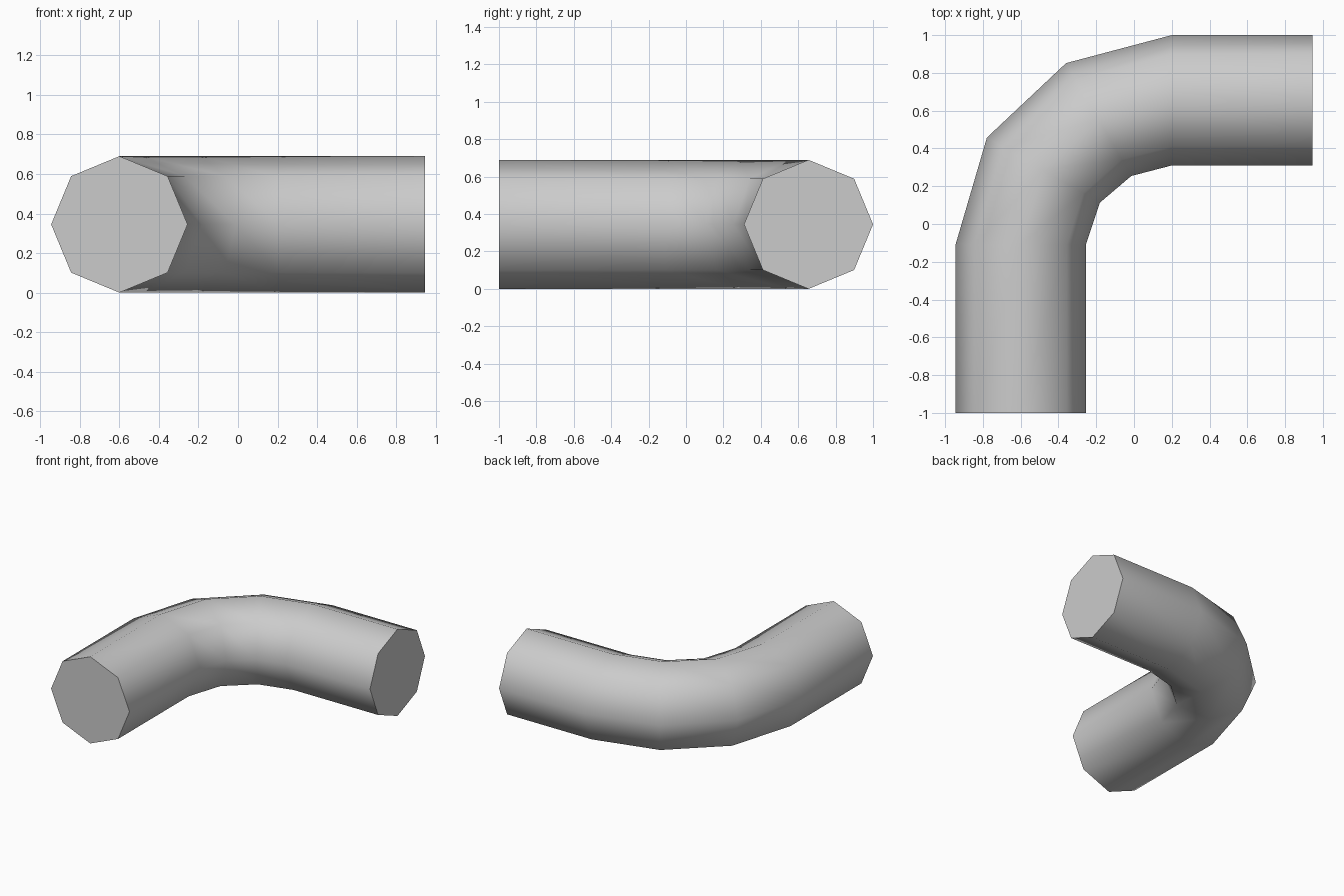
import bpy, bmesh
from math import radians, sin, cos, tau
from mathutils import Vector

cube = bpy.data.objects.get("Cube")
if cube:
    bpy.data.objects.remove(cube, do_unlink=True)

SIDES = 8
RADIUS = 0.345

grey = bpy.data.materials.new("light_grey")
grey.use_nodes = True
colour = (0.6, 0.6, 0.6, 1)
grey.diffuse_color = colour
grey.node_tree.nodes["Principled BSDF"].inputs["Base Color"].default_value = colour

# Centre line of the elbow: x, y and the direction pointing to the outside of the bend
path = [
    (-0.6, -1.0, 180),
    (-0.6, -0.11, 180),
    (-0.48, 0.285, 150),
    (-0.187, 0.553, 120),
    (0.2, 0.655, 90),
    (0.945, 0.655, 90),
]

# Octagonal rings along the path, bridged into a tube
bm = bmesh.new()
rings = []
for x, y, heading in path:
    centre = Vector((x, y, RADIUS))
    out = Vector((cos(radians(heading)), sin(radians(heading)), 0))
    ring = []
    for i in range(SIDES):
        a = tau * i / SIDES
        ring.append(bm.verts.new(centre + RADIUS * (cos(a) * out + sin(a) * Vector((0, 0, 1)))))
    rings.append(ring)
for a, b in zip(rings, rings[1:]):
    for i in range(SIDES):
        j = (i + 1) % SIDES
        bm.faces.new((a[i], a[j], b[j], b[i]))

# Flat end caps
bm.faces.new(rings[0])
bm.faces.new(rings[-1])
bmesh.ops.recalc_face_normals(bm, faces=bm.faces)

mesh = bpy.data.meshes.new("elbow_pipe")
bm.to_mesh(mesh)
bm.free()
mesh.materials.append(grey)
pipe = bpy.data.objects.new("elbow_pipe", mesh)
bpy.context.collection.objects.link(pipe)

# Smooth wall, sharp rims
bpy.ops.object.select_all(action="DESELECT")
pipe.select_set(True)
bpy.context.view_layer.objects.active = pipe
bpy.ops.object.shade_smooth_by_angle(angle=radians(60))
